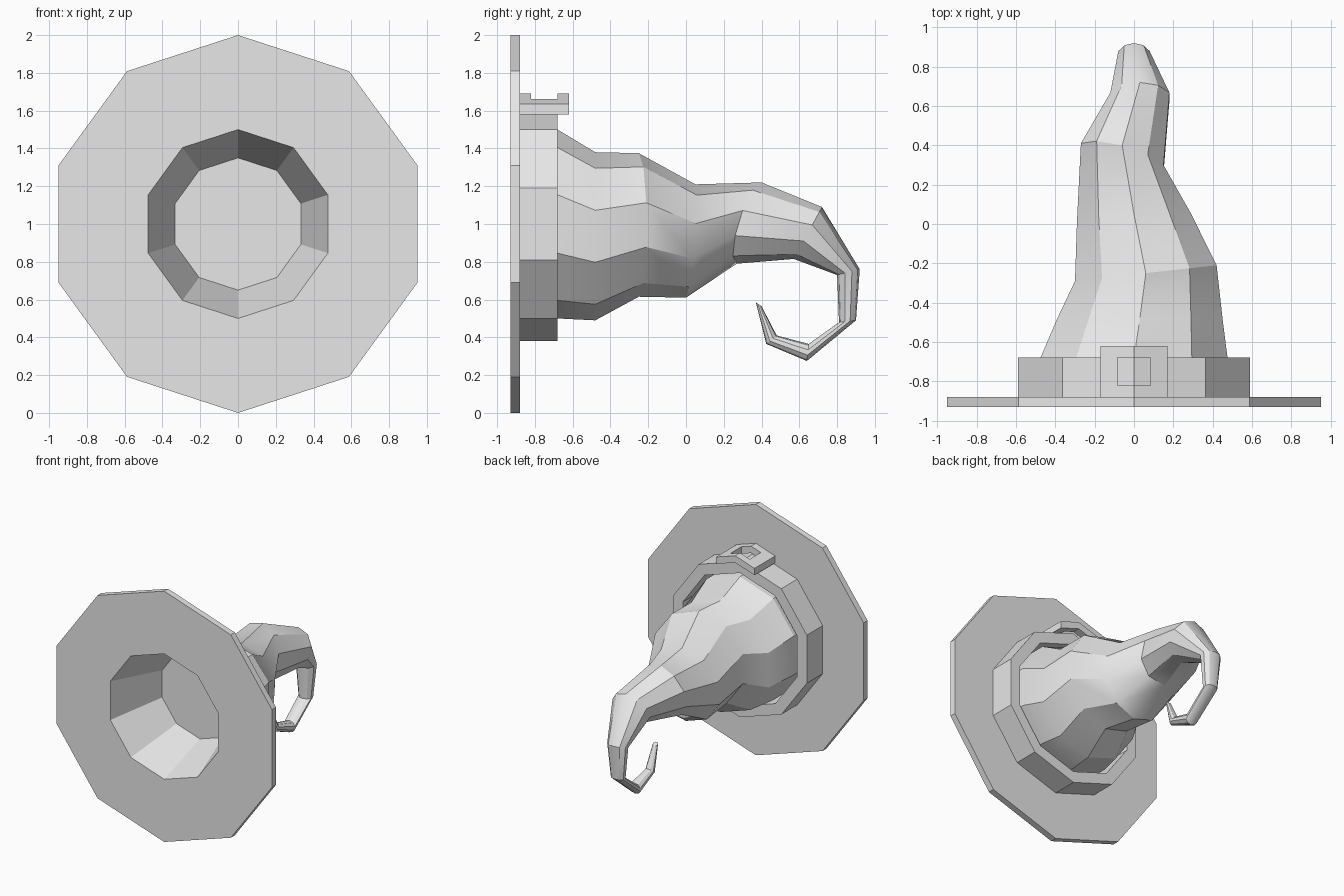
import bpy, bmesh, math
from mathutils import Vector

cube = bpy.data.objects.get("Cube")
if cube:
    bpy.data.objects.remove(cube, do_unlink=True)

SIDES = 10

grey = bpy.data.materials.new("plain grey")
grey.use_nodes = True
colour = (0.8, 0.8, 0.8, 1)
grey.diffuse_color = colour
grey.node_tree.nodes["Principled BSDF"].inputs["Base Color"].default_value = colour


def finish(name, bm, smooth=False):
    bmesh.ops.recalc_face_normals(bm, faces=bm.faces)
    mesh = bpy.data.meshes.new(name)
    bm.to_mesh(mesh)
    bm.free()
    obj = bpy.data.objects.new(name, mesh)
    bpy.context.collection.objects.link(obj)
    mesh.materials.append(grey)
    if smooth:
        bpy.ops.object.select_all(action='DESELECT')
        obj.select_set(True)
        bpy.context.view_layer.objects.active = obj
        bpy.ops.object.shade_smooth_by_angle(angle=math.radians(30))
    return obj


def ring(top, bottom, left, right, yaw=0):
    """Ten-sided ring between two (y, z) points and two x extents."""
    top, bottom = Vector((0, *top)), Vector((0, *bottom))
    up = (top - bottom) / 2
    side = Vector((right - left, yaw, 0)) / 2 / math.cos(math.radians(18))
    shift = Vector(((left + right) / 2, 0, 0))
    points = []
    for i in range(SIDES):
        a = math.tau * i / SIDES
        # the ridge and underside stay near the middle plane
        points.append((top + bottom) / 2 + shift + up * math.cos(a) + side * math.sin(a))
    return points


def round_ring(y, r):
    x = r * math.cos(math.radians(18))
    return ring((y, 1 + r), (y, 1 - r), -x, x)


def loft(name, rings, closed=False, cap_start=False, cap_end=False, smooth=False):
    bm = bmesh.new()
    loops = [[bm.verts.new(p) for p in r] for r in rings]
    pairs = list(zip(loops, loops[1:]))
    if closed:
        pairs.append((loops[-1], loops[0]))
    for a, b in pairs:
        for i in range(SIDES):
            j = (i + 1) % SIDES
            bm.faces.new((a[i], a[j], b[j], b[i]))
    if cap_start:
        bm.faces.new(loops[0])
    if cap_end:
        bm.faces.new(loops[-1])
    return finish(name, bm, smooth)


# Brim with the head opening
loft("brim", [round_ring(-0.93, 0.5), round_ring(-0.93, 1),
              round_ring(-0.88, 1), round_ring(-0.88, 0.5)], closed=True)

# Tapered head cavity
cavity = loft("head_cavity", [round_ring(-0.93, 0.5), round_ring(-0.48, 0.35)], cap_end=True)
cavity.data.flip_normals()

# Band around the base of the crown
loft("band", [round_ring(-0.88, 0.53), round_ring(-0.88, 0.62),
              round_ring(-0.68, 0.62), round_ring(-0.68, 0.53)], closed=True)

# Crumpled crown curling into a hooked tip
loft("crown", [
    round_ring(-0.88, 0.5),
    round_ring(-0.68, 0.5),
    ring((-0.48, 1.38), (-0.48, 0.49), -0.39, 0.45),
    ring((-0.25, 1.375), (-0.25, 0.615), -0.3, 0.42, 0.08),
    ring((0.05, 1.21), (0, 0.61), -0.29, 0.29, 0.04),
    ring((0.4, 1.22), (0.27, 0.79), -0.27, 0.15, -0.11),
    ring((0.72, 1.09), (0.57, 0.815), -0.12, 0.18),
    ring((0.92, 0.76), (0.8, 0.73), -0.08, 0.08),
    ring((0.9, 0.49), (0.81, 0.48), -0.055, 0.055),
    ring((0.64, 0.275), (0.65, 0.365), -0.05, 0.05),
    ring((0.425, 0.365), (0.48, 0.41), -0.035, 0.035),
    ring((0.37, 0.585), (0.4, 0.565), -0.02, 0.02),
], cap_end=True, smooth=True)

# Square buckle frame folded over the top corner of the band
bm = bmesh.new()
xs = (-0.17, -0.085, 0, 0.085, 0.17)
ys = (-0.88, -0.82, -0.68, -0.62)
slope = math.tan(math.radians(18))
grid = [[bm.verts.new((x, y, 1.69 - abs(x) * slope)) for y in ys] for x in xs]
for i in range(4):
    for j in range(3):
        if j != 1 or i in (0, 3):
            bm.faces.new((grid[i][j], grid[i + 1][j], grid[i + 1][j + 1], grid[i][j + 1]))
bmesh.ops.delete(bm, geom=[v for v in bm.verts if not v.link_faces], context='VERTS')
extruded = bmesh.ops.extrude_face_region(bm, geom=bm.faces[:], use_keep_orig=True)
lower = [g for g in extruded["geom"] if isinstance(g, bmesh.types.BMVert)]
bmesh.ops.translate(bm, verts=lower, vec=(0, 0, -0.055))
finish("buckle", bm)
